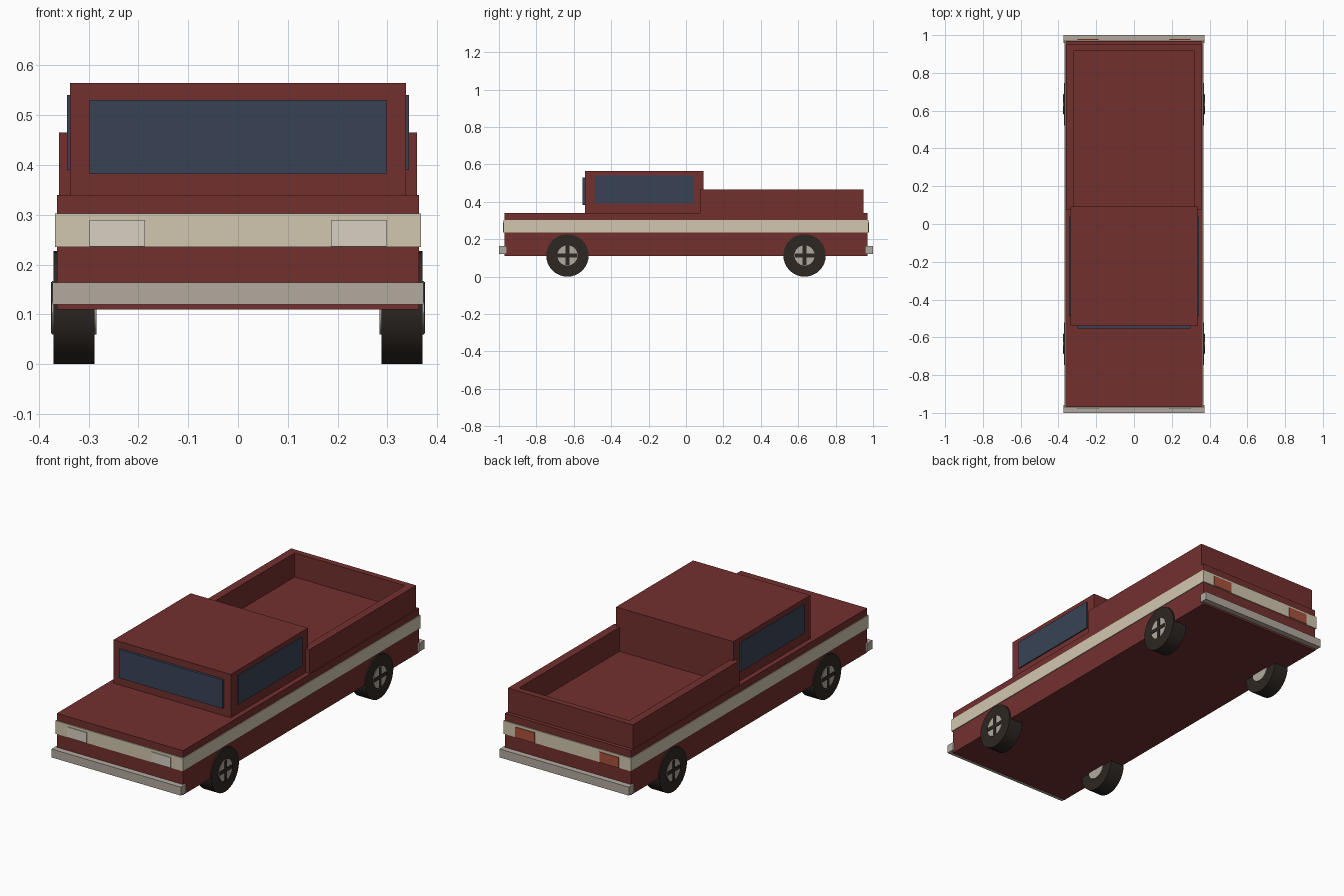
import bpy, math

if "Cube" in bpy.data.objects:
    bpy.data.objects.remove(bpy.data.objects["Cube"])


def material(name, rgb):
    m = bpy.data.materials.new(name)
    m.diffuse_color = (*rgb, 1)
    m.use_nodes = True
    m.node_tree.nodes["Principled BSDF"].inputs["Base Color"].default_value = m.diffuse_color
    return m


RED = material("red_paint", (0.17, 0.03, 0.028))
CREAM = material("cream_trim", (0.64, 0.57, 0.43))
GLASS = material("dark_glass", (0.04, 0.055, 0.093))
METAL = material("bumper_metal", (0.45, 0.40, 0.34))
RUBBER = material("rubber", (0.026, 0.02, 0.016))
LAMP = material("lamp", (0.68, 0.63, 0.54))
TAIL = material("tail_lamp", (0.40, 0.085, 0.045))


def box(name, x, y, z, mat):
    """Box from (min, max) ranges on each axis."""
    bpy.ops.mesh.primitive_cube_add(size=1, location=[sum(r) / 2 for r in (x, y, z)])
    o = bpy.context.object
    o.name = name
    o.scale = [r[1] - r[0] for r in (x, y, z)]
    bpy.ops.object.transform_apply(location=False, rotation=False, scale=True)
    o.data.materials.append(mat)
    return o


def disc(name, x, y, z, radius, mat):
    """Cylinder lying along x between the two x values."""
    bpy.ops.mesh.primitive_cylinder_add(vertices=32, radius=radius, depth=x[1] - x[0],
                                        location=(sum(x) / 2, y, z),
                                        rotation=(0, math.pi / 2, 0))
    o = bpy.context.object
    o.name = name
    o.data.materials.append(mat)
    bpy.ops.object.shade_smooth_by_angle(angle=math.radians(30))
    return o


def span(s, a, b):
    """Range a..b mirrored to side s."""
    return tuple(sorted((s * a, s * b)))


# Body, trim band and cab
box("lower_body", (-0.363, 0.363), (-0.97, 0.97), (0.11, 0.34), RED)
box("trim_band", (-0.367, 0.367), (-0.975, 0.975), (0.235, 0.303), CREAM)
box("cab", (-0.337, 0.337), (-0.54, 0.093), (0.34, 0.565), RED)
box("windshield", (-0.298, 0.298), (-0.553, -0.535), (0.382, 0.53), GLASS)

# Open cargo bed
box("bed_tailgate", (-0.359, 0.359), (0.918, 0.95), (0.34, 0.465), RED)

for s, side in ((-1, "left"), (1, "right")):
    box(f"{side}_bed_wall", span(s, 0.317, 0.359), (0.075, 0.918), (0.34, 0.465), RED)
    box(f"{side}_window", span(s, 0.33, 0.343), (-0.487, 0.04), (0.39, 0.54), GLASS)
    box(f"{side}_headlight", span(s, 0.187, 0.298), (-0.979, -0.96), (0.236, 0.29), LAMP)
    box(f"{side}_tail_light", span(s, 0.187, 0.298), (0.96, 0.979), (0.236, 0.29), TAIL)

# Bumpers and wheels at each end
for e, end in ((-1, "front"), (1, "rear")):
    box(f"{end}_bumper", (-0.372, 0.372), span(e, 0.957, 1.0), (0.12, 0.164), METAL)
    for s, side in ((-1, "left"), (1, "right")):
        y, z = e * 0.634, 0.1135
        disc(f"{end}_{side}_tyre", span(s, 0.288, 0.37), y, z, 0.1135, RUBBER)
        disc(f"{end}_{side}_hub", span(s, 0.284, 0.373), y, z, 0.054, METAL)
        # Dark cross on the hub
        box(f"{end}_{side}_spoke_upright", span(s, 0.36, 0.375),
            (y - 0.01, y + 0.01), (z - 0.052, z + 0.052), RUBBER)
        box(f"{end}_{side}_spoke_level", span(s, 0.36, 0.375),
            (y - 0.052, y + 0.052), (z - 0.01, z + 0.01), RUBBER)
